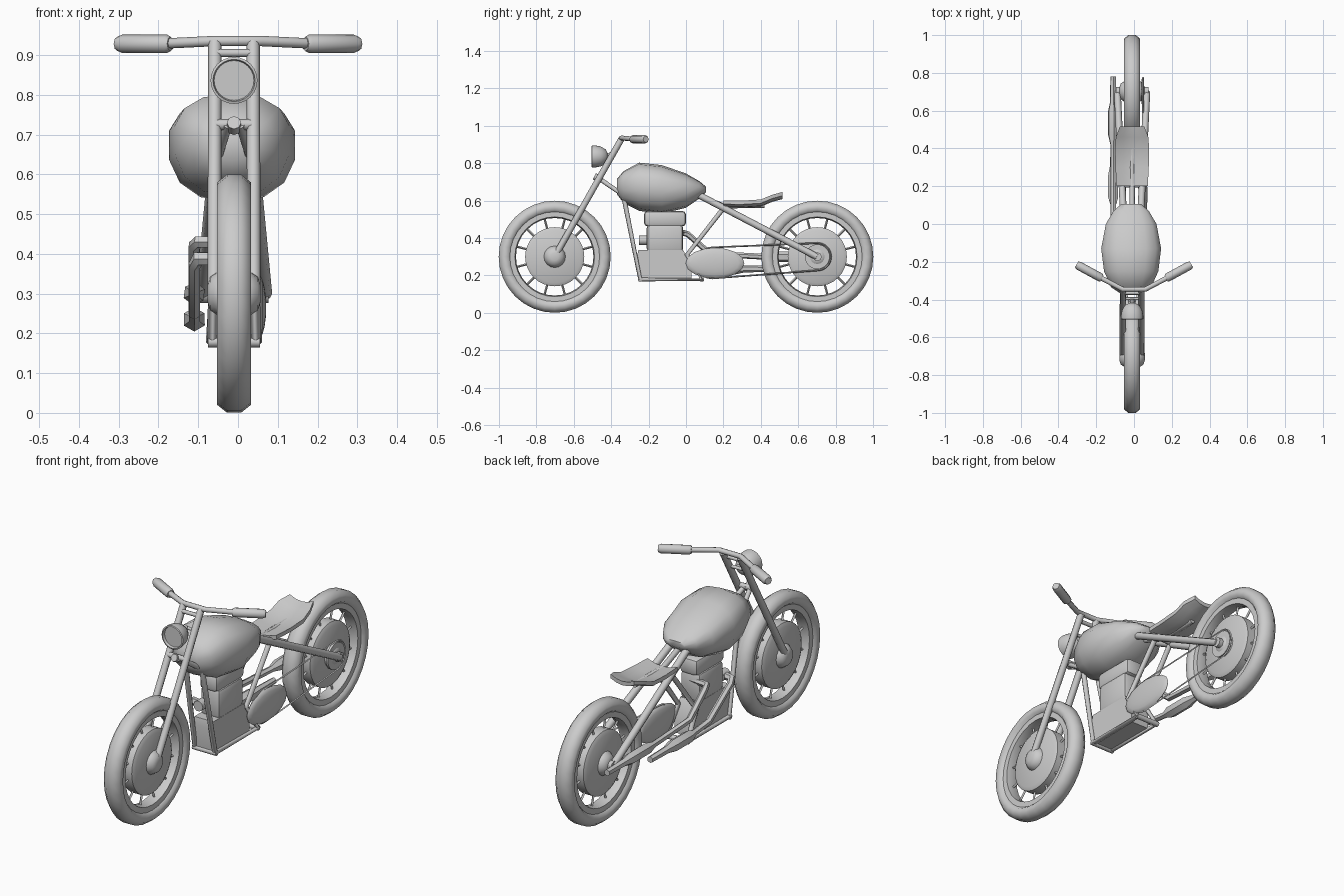
import bpy, bmesh
from math import sin, cos, pi, copysign
from mathutils import Vector

if "Cube" in bpy.data.objects:
    bpy.data.objects.remove(bpy.data.objects["Cube"])

X0 = -0.01  # lateral centre line of the machine


def finish(ob, angle=40):
    bpy.ops.object.select_all(action='DESELECT')
    ob.select_set(True)
    bpy.context.view_layer.objects.active = ob
    bpy.ops.object.shade_smooth_by_angle(angle=angle * pi / 180)
    return ob


def from_bmesh(name, bm, angle=40):
    bmesh.ops.recalc_face_normals(bm, faces=bm.faces)
    me = bpy.data.meshes.new(name)
    bm.to_mesh(me)
    bm.free()
    ob = bpy.data.objects.new(name, me)
    bpy.context.collection.objects.link(ob)
    return finish(ob, angle)


def loft(name, rings, loop=False, angle=40):
    """Bridge equal-sized rings; cap the ends unless they form a loop."""
    bm = bmesh.new()
    vs = [[bm.verts.new(p) for p in r] for r in rings]
    n = len(vs[0])
    for a, b in zip(vs, vs[1:] + (vs[:1] if loop else [])):
        for i in range(n):
            bm.faces.new((a[i], a[(i + 1) % n], b[(i + 1) % n], b[i]))
    if not loop:
        bm.faces.new(vs[0])
        bm.faces.new(vs[-1])
    return from_bmesh(name, bm, angle)


def lathe(name, profile, c, axis='x', n=24, loop=False, angle=40):
    """Revolve (radius, offset) pairs around x or y through c."""
    def pt(r, o, t):
        v = (o, r * cos(t), r * sin(t)) if axis == 'x' else (r * cos(t), o, r * sin(t))
        return Vector(c) + Vector(v)
    return loft(name, [[pt(r, o, 2 * pi * i / n) for i in range(n)] for r, o in profile], loop, angle)


def tube(name, pts, r, res=2, cyclic=False, radii=None):
    cu = bpy.data.curves.new(name, 'CURVE')
    cu.dimensions = '3D'
    cu.bevel_depth = r
    cu.bevel_resolution = res
    cu.use_fill_caps = True
    sp = cu.splines.new('POLY')
    sp.points.add(len(pts) - 1)
    sp.use_cyclic_u = cyclic
    for i, p in enumerate(pts):
        sp.points[i].co = (*p, 1)
        sp.points[i].radius = radii[i] if radii else 1
    ob = bpy.data.objects.new(name, cu)
    bpy.context.collection.objects.link(ob)
    bpy.ops.object.select_all(action='DESELECT')
    ob.select_set(True)
    bpy.context.view_layer.objects.active = ob
    bpy.ops.object.convert(target='MESH')
    return finish(bpy.context.view_layer.objects.active, 50)


def pair(name, pts, r, **kw):
    """A tube on each side; x is measured from the centre line."""
    for s, side in ((-1, 'left'), (1, 'right')):
        tube(f"{side}_{name}", [(X0 + s * x, y, z) for x, y, z in pts], r, **kw)


def block(name, lo, hi, bevel):
    bm = bmesh.new()
    bmesh.ops.create_cube(bm, size=1)
    for v in bm.verts:
        v.co = [l + (c + .5) * (h - l) for l, h, c in zip(lo, hi, v.co)]
    bmesh.ops.bevel(bm, geom=bm.edges[:], offset=bevel, segments=2, affect='EDGES', profile=.5)
    return from_bmesh(name, bm)


# Wheels: tyre, rim, drum, hub and spokes
for y, w in ((-.702, 'front'), (.702, 'rear')):
    c = (X0, y, .3)
    k = 1 / cos(pi / 8)
    tyre = [(.265 + .0345 * k * cos(pi / 8 + i * pi / 4), .043 * k * sin(pi / 8 + i * pi / 4)) for i in range(8)]
    lathe(w + '_tyre', tyre, c, n=32, loop=True, angle=60)
    lathe(w + '_rim', [(.24, -.03), (.213, -.03), (.207, 0), (.213, .03), (.24, .03)], c, n=32, loop=True)
    lathe(w + '_drum', [(.14, -.036), (.158, -.026), (.158, .026), (.14, .036)], c, n=32)
    lathe(w + '_hub', [(.02, -.067), (.042, -.06), (.058, -.036), (.058, .036), (.042, .06), (.02, .067)], c, n=16)
    for i in range(12):
        t = 2 * pi * (i + .5) / 12
        d = Vector((0, cos(t), sin(t)))
        tube(f'{w}_spoke_{i}', [Vector(c) + d * .15, Vector(c) + d * .215], .006, res=0)

# Front fork, clamps and steering neck
pair('fork_leg', [(.05, -.702, .3), (.048, -.345, .93)], .017)
tube('lower_clamp', [(X0 - .05, -.465, .725), (X0 + .05, -.465, .725)], .014)
tube('upper_clamp', [(X0 - .05, -.365, .905), (X0 + .05, -.365, .905)], .01)
tube('steering_neck', [(X0, -.49, .73), (X0, -.46, .715)], .018)
pair('neck_strut', [(.015, -.475, .725), (.045, -.335, .63)], .012)

# Handlebar with grips
half = [(.06, -.346, .935), (.16, -.293, .93), (.29, -.222, .928)]
tube('handlebar', [(-x, y, z) for x, y, z in half[::-1]] + half, .013)
for s, side in ((-1, 'left'), (1, 'right')):
    tube(side + '_grip', [(s * x, y, z) for x, y, z in
         ((.17, -.287, .928), (.178, -.283, .928), (.292, -.221, .928), (.304, -.214, .928))],
         .023, radii=[.8, 1, 1, .75])

# Headlight bowl with lens and rim
lathe('headlight', [(.05, -.492), (.053, -.505), (.059, -.503), (.059, -.485), (.053, -.455), (.038, -.43), (.015, -.418)],
      (X0, 0, .836), axis='y')
tube('headlight_bracket', [(X0, -.43, .836), (X0, -.395, .85)], .012)
tube('headlight_crossbar', [(X0 - .05, -.395, .845), (X0 + .05, -.395, .845)], .008)

# Fuel tank: sections are y, bottom, top, half width
sections = [(-.37, .635, .715, .055), (-.335, .588, .757, .108), (-.25, .545, .803, .147), (-.13, .53, .79, .162),
            (0, .562, .745, .137), (.07, .61, .705, .095), (.107, .645, .675, .052)]


def power(v, e):
    return copysign(abs(v) ** e, v)


rings = []
for y, lo, hi, w in sections:
    mid = lo + (hi - lo) * .57
    ring = []
    for i in range(14):
        t = 2 * pi * i / 14 + pi / 14
        s = sin(t)
        ring.append((-.015 + w * power(cos(t), .85), y, mid + power(s, .85) * (hi - mid if s > 0 else mid - lo)))
    rings.append(ring)
loft('fuel_tank', rings, angle=50)

# Engine: crankcase, cylinder and head
case = [(-.25, .175), (.03, .175), (.03, .26), (-.015, .335), (-.255, .335), (-.262, .3)]
loft('crankcase', [[(X0 + x, y, z) for y, z in case] for x in (-.052, .052)])
block('cylinder', (X0 - .055, -.21, .325), (X0 + .055, -.015, .472), .02)
block('cylinder_head', (X0 - .05, -.225, .462), (X0 + .05, 0, .545), .02)

# Frame: cradle, seat tubes, rear rails, backbone
pair('cradle', [(.045, -.335, .63), (.055, -.245, .178), (.058, .085, .178), (.05, .005, .31), (.045, .205, .565)], .013)
for y, z in ((-.245, .178), (.085, .178), (.205, .565)):
    tube('frame_crossbar', [(X0 - .065, y, z), (X0 + .065, y, z)], .013)
pair('rear_rail', [(.045, .04, .645), (.078, .70, .3)], .018)
tube('backbone', [(X0, -.33, .64), (X0, .04, .635), (X0, .2, .572), (X0, .42, .575)], .014)
tube('rear_axle', [(X0 - .085, .702, .3), (X0 + .087, .702, .3)], .024)

# Seat: dished pad rising at the tail
rings = []
for y, z, w in ((.2, .575, .083), (.3, .574, .088), (.4, .58, .09), (.46, .605, .086), (.515, .62, .065)):
    u = (-1, -.5, 0, .5, 1)
    top = [(X0 + w * t, y, z + .008 + .018 * t * t) for t in u]
    low = [(X0 + w * t, y, z - .012 + .018 * t * t) for t in u[::-1]]
    rings.append(top + low)
loft('seat', rings)

# Chain drive on the right: cover, sprocket and chain loop
bm = bmesh.new()
bmesh.ops.create_uvsphere(bm, u_segments=16, v_segments=10, radius=1)
for v in bm.verts:
    x, y, z = v.co
    v.co = (.05 + z * .021, .155 + y * .157, .266 + x * .082)
from_bmesh('chain_cover', bm, 50)
lathe('rear_sprocket', [(.066, -.006), (.066, .006)], (.045, .702, .3))
chain = [(.048, .702 + .073 * cos(t), .3 + .073 * sin(t)) for t in [pi / 2 - pi * i / 10 for i in range(11)]]
chain += [(.048, .14 + .083 * cos(t), .267 + .083 * sin(t)) for t in [-pi / 2 - pi * i / 10 for i in range(11)]]
tube('chain', chain, .0045, res=0, cyclic=True)

# Exhausts on the left: bent pipes, swollen into mufflers
XE = -.11
tube('upper_exhaust', [(X0, -.03, .43), (-.1, -.02, .43), (XE, .01, .42), (XE, .13, .315), (XE, .42, .3), (XE, .47, .3),
                       (XE, .6, .3), (XE, .64, .3), (XE, .78, .3)], .016, res=1, radii=[1, 1, 1, 1, 1, 1.8, 1.8, 1.2, 1])
tube('lower_exhaust', [(X0 - .03, -.225, .388), (-.1, -.215, .388), (XE, -.19, .37), (XE, -.02, .25), (XE, .1, .237), (XE, .14, .235),
                       (XE, .26, .235), (XE, .31, .235), (XE, .44, .235)], .016, res=1, radii=[1.2, 1.2, 1, 1, 1, 1.9, 1.9, 1.2, 1])
lathe('front_exhaust_port', [(.026, -.25), (.026, -.2)], (X0 - .035, 0, .388), axis='y', n=10)
